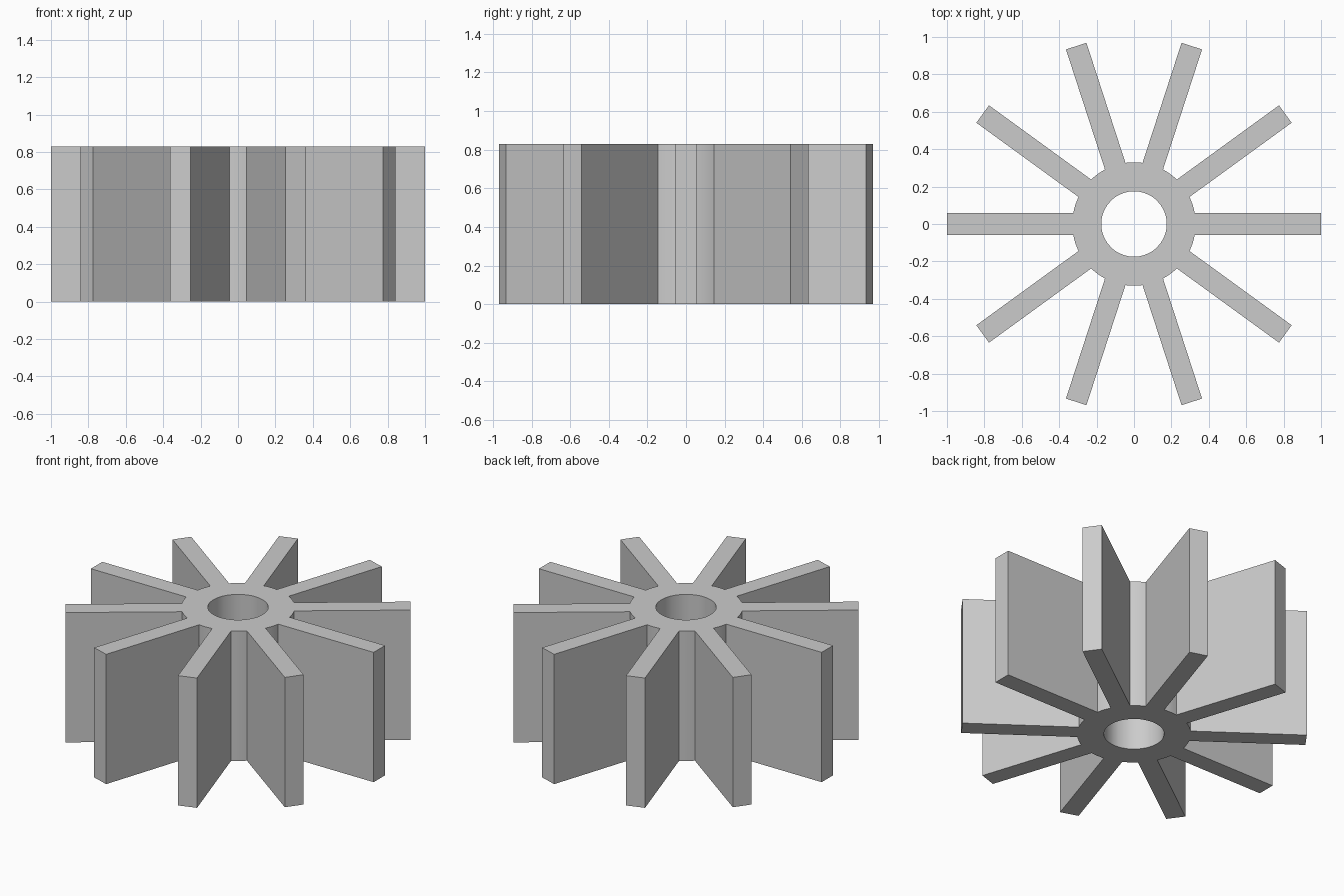
import bpy
import bmesh
from math import asin, cos, sin, pi
from mathutils import Vector

default_cube = bpy.data.objects.get("Cube")
if default_cube:
    bpy.data.objects.remove(default_cube, do_unlink=True)

VANES = 10
TIP_RADIUS = 1.0
HUB_RADIUS = 0.33
BORE_RADIUS = 0.175
HALF_WIDTH = 0.0575
HEIGHT = 0.83
GAP_STEPS = 4

grey = bpy.data.materials.new("plain grey")
grey.use_nodes = True
grey.diffuse_color = (0.6, 0.6, 0.6, 1)
grey.node_tree.nodes["Principled BSDF"].inputs["Base Color"].default_value = grey.diffuse_color

bm = bmesh.new()


def ring_point(radius, angle):
    return bm.verts.new((radius * cos(angle), radius * sin(angle), 0))


# Hub ring: three points under each vane, the rest spread over the gap
root = asin(HALF_WIDTH / HUB_RADIUS)
sector = 2 * pi / VANES
gap = sector - 2 * root
offsets = [-root, 0] + [root + gap * i / GAP_STEPS for i in range(GAP_STEPS)]
angles = [k * sector + a for k in range(VANES) for a in offsets]
outer = [ring_point(HUB_RADIUS, a) for a in angles]
inner = [ring_point(BORE_RADIUS, a) for a in angles]
count = len(angles)
for i in range(count):
    j = (i + 1) % count
    bm.faces.new((inner[i], outer[i], outer[j], inner[j]))

# Straight radial vanes growing out of the hub
for k in range(VANES):
    along = Vector((cos(k * sector), sin(k * sector), 0))
    across = Vector((-along.y, along.x, 0)) * HALF_WIDTH
    first = k * len(offsets)
    tips = [bm.verts.new(along * TIP_RADIUS + across * s) for s in (-1, 1)]
    bm.faces.new((outer[first], tips[0], tips[1], outer[first + 2], outer[first + 1]))

# Raise the flat outline into a solid, keeping the underside closed
raised = bmesh.ops.extrude_face_region(bm, geom=bm.faces[:], use_keep_orig=True)
top_verts = [g for g in raised["geom"] if isinstance(g, bmesh.types.BMVert)]
bmesh.ops.translate(bm, verts=top_verts, vec=(0, 0, HEIGHT))
bmesh.ops.recalc_face_normals(bm, faces=bm.faces[:])

mesh = bpy.data.meshes.new("vaned_rotor")
bm.to_mesh(mesh)
bm.free()
mesh.materials.append(grey)
rotor = bpy.data.objects.new("vaned_rotor", mesh)
bpy.context.collection.objects.link(rotor)

# Round bore and hub walls, crisp edges elsewhere
bpy.ops.object.select_all(action="DESELECT")
rotor.select_set(True)
bpy.context.view_layer.objects.active = rotor
bpy.ops.object.shade_smooth_by_angle(angle=pi / 6)
